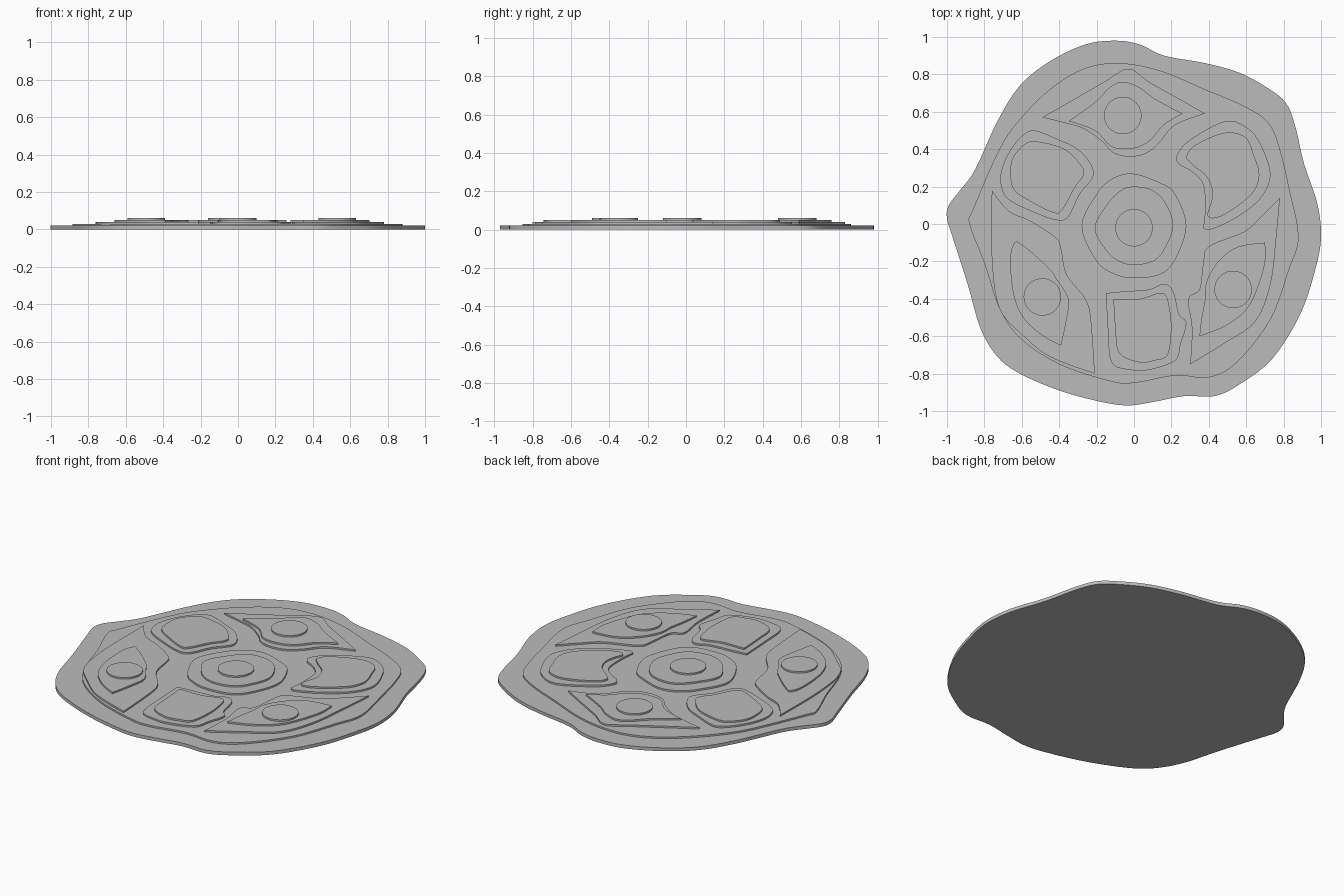
import bpy
import bmesh
import math
from mathutils import Vector

default_cube = bpy.data.objects.get("Cube")
if default_cube:
    bpy.data.objects.remove(default_cube, do_unlink=True)

# Single stone grey material
grey = bpy.data.materials.new("stone_grey")
grey.use_nodes = True
colour = (.5, .5, .5, 1)
grey.diffuse_color = colour
grey.node_tree.nodes["Principled BSDF"].inputs["Base Color"].default_value = colour

# Layer tops, from the ground plate up to the round studs
BASE_TOP, PLATE_TOP, LOWER_TOP, UPPER_TOP, STUD_TOP = .02, .03, .04, .05, .06
SINK = .002


def smooth_outline(points, steps=5):
    """Closed curve through the points; tight turns stay as sharp corners."""
    pts = [Vector(p) for p in points]
    count = len(pts)
    tangents = []
    for i, point in enumerate(pts):
        before = point - pts[i - 1]
        after = pts[(i + 1) % count] - point
        sharp = before.angle(after) > math.radians(65)
        tangents.append(Vector((0, 0)) if sharp else (before + after) / 2)
    outline = []
    for i, start in enumerate(pts):
        j = (i + 1) % count
        for step in range(steps):
            t = step / steps
            blend = t * t * (3 - 2 * t)
            outline.append(start.lerp(pts[j], blend)
                           + tangents[i] * t * (1 - t) ** 2
                           - tangents[j] * t * t * (1 - t))
    return outline


def slab(name, outline, bottom, top):
    """Flat plate with straight walls and the given outline."""
    bm = bmesh.new()
    face = bm.faces.new([bm.verts.new((p.x, p.y, bottom)) for p in outline])
    extruded = bmesh.ops.extrude_face_region(bm, geom=[face], use_keep_orig=True)
    raised = [v for v in extruded["geom"] if isinstance(v, bmesh.types.BMVert)]
    bmesh.ops.translate(bm, verts=raised, vec=(0, 0, top - bottom))
    bmesh.ops.recalc_face_normals(bm, faces=bm.faces)
    for face in bm.faces:
        face.smooth = True
    mesh = bpy.data.meshes.new(name)
    bm.to_mesh(mesh)
    bm.free()
    mesh.set_sharp_from_angle(angle=math.radians(30))
    mesh.materials.append(grey)
    obj = bpy.data.objects.new(name, mesh)
    bpy.context.collection.objects.link(obj)
    return obj


def stud(name, x, y, radius=.1, sides=40):
    """Round disc on top of a stepped tile."""
    ring = [Vector((x + radius * math.cos(a), y + radius * math.sin(a)))
            for a in (math.tau * i / sides for i in range(sides))]
    slab(name, ring, UPPER_TOP - SINK, STUD_TOP)


def stepped_tile(name, lower, upper, centre=None):
    """Two stacked slabs with an optional stud."""
    slab(name + "_lower", smooth_outline(lower), PLATE_TOP - SINK, LOWER_TOP)
    slab(name + "_upper", smooth_outline(upper), LOWER_TOP - SINK, UPPER_TOP)
    if centre:
        stud(name + "_stud", *centre)


# Wavy ground plate
slab("ground_plate", smooth_outline([
    (1, -.07), (.98, .11), (.91, .32), (.86, .53), (.81, .65), (.71, .73),
    (.56, .81), (.38, .86), (.16, .9), (.03, .96), (-.1, .98), (-.26, .96),
    (-.45, .87), (-.61, .74), (-.73, .55), (-.85, .29), (-.93, .18),
    (-.99, .1), (-1, .03), (-.97, -.07), (-.89, -.32), (-.82, -.56),
    (-.73, -.71), (-.61, -.8), (-.4, -.89), (-.18, -.95), (-.03, -.97),
    (.11, -.95), (.27, -.92), (.43, -.92), (.56, -.86), (.74, -.72),
    (.89, -.48), (.97, -.24)]), 0, BASE_TOP)

# Inner plate carrying the tiles
slab("inner_plate", smooth_outline([
    (.88, -.07), (.83, .19), (.78, .4), (.72, .54), (.59, .63), (.38, .72),
    (.14, .82), (-.08, .86), (-.27, .83), (-.45, .72), (-.61, .56),
    (-.72, .4), (-.86, .08), (-.88, 0), (-.8, -.21), (-.72, -.45),
    (-.61, -.61), (-.4, -.75), (-.13, -.84), (0, -.85), (.22, -.81),
    (.4, -.82), (.55, -.74), (.73, -.51), (.83, -.24)]),
    BASE_TOP - SINK, PLATE_TOP)

# Central tile
stepped_tile("centre_tile",
    [(.28, -.01), (.22, .16), (.14, .22), (-.01, .27), (-.12, .24),
     (-.2, .16), (-.28, -.01), (-.2, -.2), (-.1, -.27), (0, -.29),
     (.14, -.27), (.22, -.19)],
    [(.21, -.01), (.17, .11), (.1, .18), (0, .2), (-.07, .18), (-.14, .11),
     (-.21, -.02), (-.15, -.14), (-.08, -.2), (0, -.22), (.1, -.2),
     (.16, -.14)],
    (0, -.02))

# Three pointed tiles with studs
stepped_tile("back_tile",
    [(-.49, .57), (-.35, .65), (-.16, .76), (-.03, .83), (.08, .76),
     (.24, .67), (.38, .59), (.22, .53), (.14, .44), (.07, .38), (-.02, .36),
     (-.11, .38), (-.17, .44), (-.27, .51), (-.37, .54)],
    [(-.35, .55), (-.21, .65), (-.13, .73), (-.06, .76), (.03, .73),
     (.11, .67), (.26, .59), (.16, .53), (.09, .45), (.02, .41), (-.06, .4),
     (-.13, .42), (-.21, .5)],
    (-.06, .58))

stepped_tile("front_right_tile",
    [(-.76, .18), (-.67, .07), (-.56, .02), (-.42, -.07), (-.39, -.13),
     (-.36, -.27), (-.26, -.4), (-.23, -.51), (-.21, -.8), (-.45, -.71),
     (-.6, -.59), (-.72, -.45), (-.76, -.19)],
    [(-.63, -.09), (-.56, -.14), (-.45, -.24), (-.41, -.3), (-.35, -.4),
     (-.36, -.51), (-.39, -.65), (-.5, -.59), (-.6, -.49), (-.65, -.35),
     (-.66, -.16)],
    (-.49, -.39))

stepped_tile("front_left_tile",
    [(.78, .14), (.68, .04), (.59, -.04), (.4, -.12), (.37, -.21),
     (.35, -.35), (.29, -.4), (.31, -.56), (.3, -.75), (.48, -.64),
     (.65, -.52), (.73, -.32), (.76, -.08)],
    [(.7, -.1), (.56, -.12), (.46, -.19), (.39, -.3), (.38, -.4),
     (.36, -.51), (.35, -.6), (.48, -.55), (.59, -.47), (.65, -.37),
     (.7, -.21)],
    (.53, -.35))

# Three plain rounded tiles
stepped_tile("back_right_tile",
    [(-.53, .5), (-.4, .45), (-.3, .4), (-.23, .32), (-.22, .25),
     (-.29, .16), (-.35, .04), (-.41, .02), (-.53, .06), (-.67, .13),
     (-.71, .2), (-.71, .28), (-.67, .38), (-.6, .47)],
    [(-.51, .44), (-.37, .4), (-.28, .31), (-.27, .26), (-.32, .19),
     (-.38, .08), (-.43, .06), (-.57, .13), (-.64, .18), (-.66, .25),
     (-.65, .35), (-.58, .43)])

stepped_tile("back_left_tile",
    [(.49, .55), (.61, .51), (.68, .42), (.73, .26), (.67, .13), (.54, .03),
     (.41, -.03), (.37, -.02), (.38, .08), (.37, .21), (.31, .28),
     (.24, .32), (.23, .37), (.3, .45)],
    [(.51, .49), (.6, .46), (.64, .37), (.67, .26), (.63, .16), (.5, .06),
     (.42, .03), (.39, .05), (.42, .16), (.39, .25), (.32, .31), (.28, .35),
     (.3, .4), (.4, .46)])

stepped_tile("front_tile",
    [(-.15, -.37), (-.05, -.36), (.08, -.35), (.16, -.32), (.21, -.36),
     (.24, -.48), (.28, -.53), (.25, -.64), (.22, -.73), (.08, -.78),
     (-.02, -.78), (-.12, -.74), (-.14, -.56)],
    [(-.11, -.4), (.03, -.4), (.13, -.37), (.17, -.38), (.19, -.45),
     (.2, -.56), (.18, -.7), (.11, -.73), (.03, -.74), (-.08, -.69),
     (-.1, -.56)])
